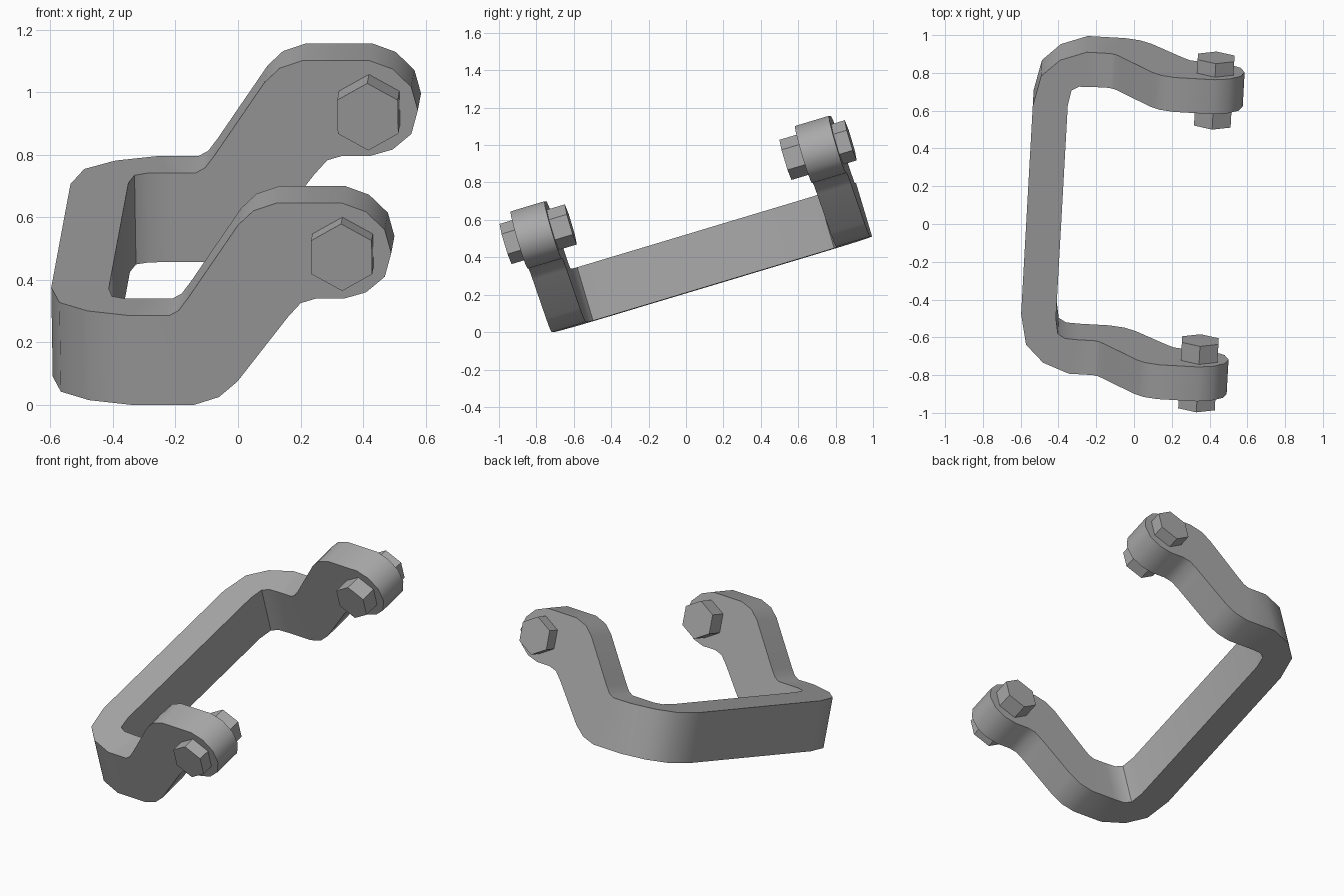
import bpy, bmesh, math
from mathutils import Matrix, Vector

if "Cube" in bpy.data.objects:
    bpy.data.objects.remove(bpy.data.objects["Cube"])

# Tilted frame shared by all parts
FRAME = (Matrix.Translation((0.047, 0.125, 0.255))
         @ Matrix.Rotation(math.radians(-3.2), 4, 'Z')
         @ Matrix.Rotation(math.radians(16.7), 4, 'X'))

grey = bpy.data.materials.new("plain grey")
grey.diffuse_color = (0.4, 0.4, 0.4, 1)
grey.use_nodes = True
grey.node_tree.nodes["Principled BSDF"].inputs["Base Color"].default_value = grey.diffuse_color


def finish(bm, name, smooth):
    bmesh.ops.remove_doubles(bm, verts=bm.verts, dist=0.001)
    bmesh.ops.recalc_face_normals(bm, faces=bm.faces)
    bm.transform(FRAME)
    me = bpy.data.meshes.new(name)
    bm.to_mesh(me)
    bm.free()
    me.materials.append(grey)
    ob = bpy.data.objects.new(name, me)
    bpy.context.collection.objects.link(ob)
    if smooth:
        bpy.ops.object.select_all(action='DESELECT')
        ob.select_set(True)
        bpy.context.view_layer.objects.active = ob
        bpy.ops.object.shade_smooth_by_angle(angle=math.radians(35))


# Bracket: rounded plan corner (inner x, y, outer x, y), then arm side outline
# (bottom x, z, top x, z); swept from one arm tip round to the other
H, IN, OUT = 0.298, 0.70, 0.89
corner = [(-.425, .59, -.61, .576), (-.41, .674, -.575, .743),
          (-.37, .697, -.48, .837), (-.30, IN, -.34, OUT)]
arm = [(-.14, 0, -.215, H), (-.06, .026, -.185, .315), (0, .078, -.155, .355),
       (.165, .293, .01, .60), (.207, .34, .06, .648), (.256, .355, .135, .674),
       (.346, .355, .345, .674), (.417, .376, .421, .645),
       (.478, .428, .48, .585), (.50, .507, .50, .507)]


def rings(side):
    out = []
    for a, b, c, d in corner:
        out.append([(a, side * b, 0), (c, side * d, 0), (c, side * d, H), (a, side * b, H)])
    for bx, bz, tx, tz in arm:
        out.append([(bx, side * IN, bz), (bx, side * OUT, bz),
                    (tx, side * OUT, tz), (tx, side * IN, tz)])
    return out


bm = bmesh.new()
loops = [[bm.verts.new(p) for p in ring] for ring in rings(-1)[::-1] + rings(1)]
for p, q in zip(loops, loops[1:]):
    for i in range(4):
        j = (i + 1) % 4
        bm.faces.new((p[i], p[j], q[j], q[i]))
finish(bm, "bracket", True)


# Bolts: hexagonal head outside and nut inside each arm
def hexagon(name, y0, y1):
    bm = bmesh.new()
    m = (Matrix.Translation((0.345, (y0 + y1) / 2, 0.515))
         @ Matrix.Rotation(math.pi / 2, 4, 'X')
         @ Matrix.Rotation(0, 4, 'Z'))
    bmesh.ops.create_cone(bm, cap_ends=True, segments=6, radius1=0.112,
                          radius2=0.112, depth=abs(y1 - y0), matrix=m)
    finish(bm, name, False)


for label, s in (("front", -1), ("back", 1)):
    hexagon(label + "_bolt_head", s * (OUT - .01), s * 0.965)
    hexagon(label + "_nut", s * (IN + .01), s * 0.60)
